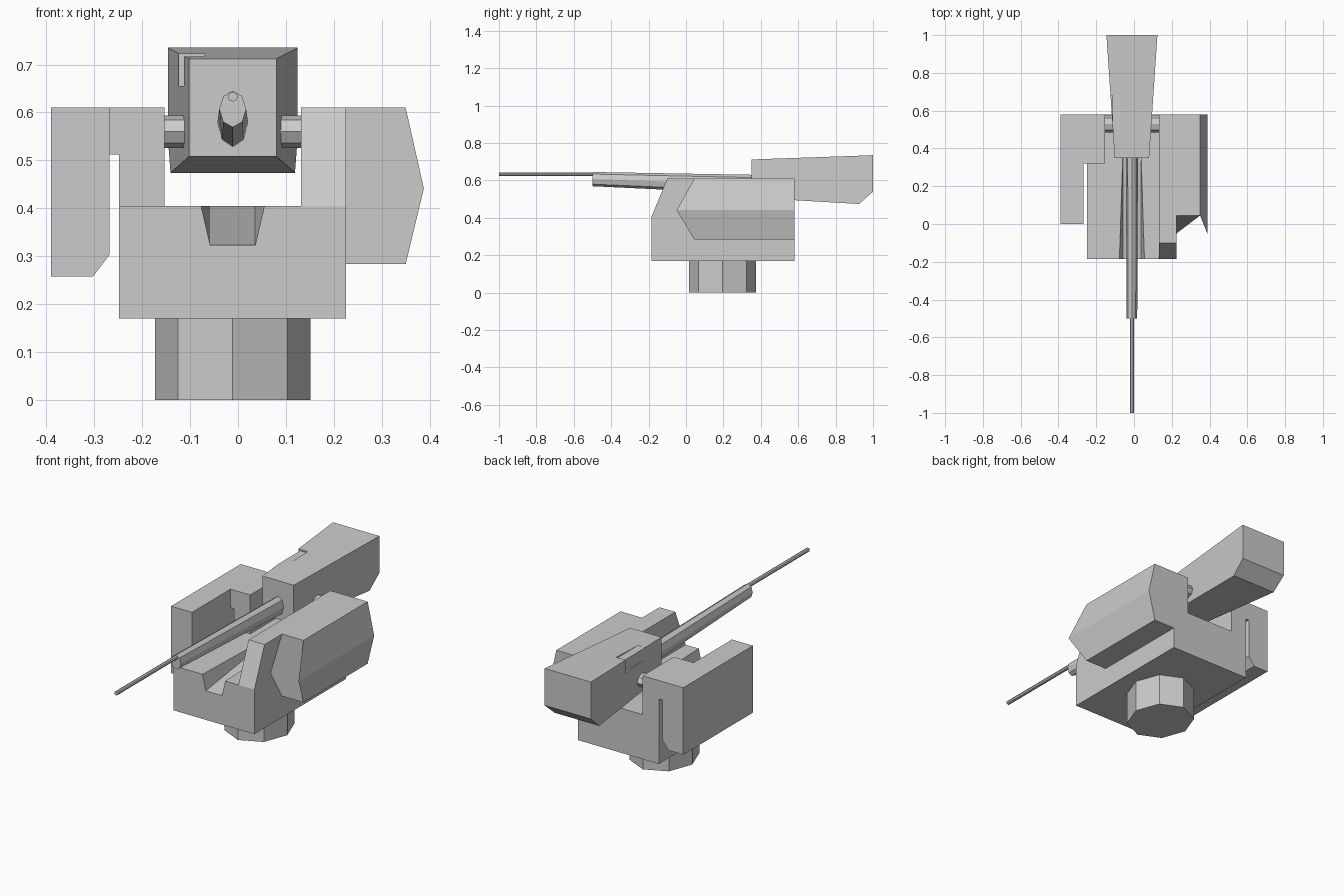
import bpy, bmesh, math

if "Cube" in bpy.data.objects:
    bpy.data.objects.remove(bpy.data.objects["Cube"])

CX = -0.011  # turret centre line

grey = bpy.data.materials.new("plain grey")
grey.diffuse_color = (0.6, 0.6, 0.6, 1)
grey.use_nodes = True
grey.node_tree.nodes["Principled BSDF"].inputs["Base Color"].default_value = grey.diffuse_color


def loft(name, rings):
    """Closed solid through rings of matching points."""
    bm = bmesh.new()
    loops = [[bm.verts.new(p) for p in ring] for ring in rings]
    n = len(loops[0])
    for a, b in zip(loops, loops[1:]):
        for i in range(n):
            j = (i + 1) % n
            bm.faces.new((a[i], a[j], b[j], b[i]))
    bm.faces.new(loops[0])
    bm.faces.new(loops[-1])
    bmesh.ops.recalc_face_normals(bm, faces=bm.faces)
    mesh = bpy.data.meshes.new(name)
    bm.to_mesh(mesh)
    bm.free()
    mesh.materials.append(grey)
    ob = bpy.data.objects.new(name, mesh)
    bpy.context.collection.objects.link(ob)
    return ob


def along_x(name, x0, x1, yz):
    return loft(name, [[(x, y, z) for y, z in yz] for x in (x0, x1)])


def along_y(name, y0, y1, xz):
    return loft(name, [[(x, y, z) for x, z in xz] for y in (y0, y1)])


def box(name, x0, x1, y0, y1, z0, z1):
    return along_x(name, x0, x1, [(y0, z0), (y1, z0), (y1, z1), (y0, z1)])


def oval(a, b, ra, rb, n=8):
    return [(a + ra * math.cos(2 * math.pi * i / n), b + rb * math.sin(2 * math.pi * i / n))
            for i in range(n)]


def cut(target, cutter):
    mod = target.modifiers.new("cut", 'BOOLEAN')
    mod.operation = 'DIFFERENCE'
    mod.solver = 'EXACT'
    mod.object = cutter
    cutter.hide_render = True
    cutter.hide_viewport = True
    cutter.display_type = 'WIRE'


# Octagonal pedestal
loft("pedestal", [[(x, y, z) for x, y in oval(CX, 0.195, 0.162, 0.18)] for z in (0, 0.17)])

# Body with a ramped groove under the barrel
body = box("body", -0.248, 0.225, -0.185, 0.58, 0.17, 0.405)


def groove_ring(y, floor, top_half):
    return [(CX - 0.047, y, floor), (CX + 0.047, y, floor),
            (CX + top_half, y, 0.415), (CX - top_half, y, 0.415)]


cut(body, loft("groove_cutter", [groove_ring(-0.2, 0.321, 0.069), groove_ring(0.42, 0.407, 0.049)]))

# Yoke arms
along_x("right_arm", 0.132, 0.225,
        [(-0.185, 0.405), (0.58, 0.405), (0.58, 0.61), (-0.1, 0.61)])
box("left_arm", -0.248, -0.153, 0.32, 0.58, 0.405, 0.61)
box("left_bridge", -0.268, -0.248, 0.32, 0.58, 0.512, 0.61)

# Side pods
along_y("left_pod", 0, 0.58, [(-0.39, 0.257), (-0.303, 0.257), (-0.268, 0.303),
                              (-0.268, 0.61), (-0.39, 0.61)])
pod = [(0.225, 0.61, 0.045), (0.35, 0.61, 0.045), (0.388, 0.441, -0.05),
       (0.35, 0.283, 0.045), (0.225, 0.283, 0.045), (0.225, 0.441, -0.05)]
loft("right_pod", [[(x, y, z) for x, z, y in pod], [(x, 0.58, z) for x, z, y in pod]])

# Pivot pin through the yoke
along_x("pivot_pin", -0.16, 0.14, oval(0.53, 0.56, 0.045, 0.034))


# Tapered gun housing with a chamfered lower rear edge
def housing_ring(y, z0, z1):
    t = (y - 0.35) / 0.65
    half = 0.091 + 0.044 * t
    return [(CX - half, y, z0), (CX + half, y, z0), (CX + half, y, z1), (CX - half, y, z1)]


housing = loft("gun_housing", [housing_ring(0.35, 0.508, 0.712), housing_ring(0.925, 0.474, 0.732),
                               housing_ring(1.0, 0.54, 0.735)])
# Shallow step wrapped round the upper left edge
cut(housing, along_y("step_cutter", 0.5, 0.68,
                     [(-0.2, 0.655), (-0.113, 0.655), (-0.113, 0.7165), (-0.07, 0.7165),
                      (-0.07, 0.8), (-0.2, 0.8)]))

# Barrel and thin muzzle rod
loft("barrel", [[(x, y, z) for x, z in oval(CX, zc, rx, rz)]
                for y, zc, rx, rz in ((-0.5, 0.607, 0.028, 0.038), (0.36, 0.579, 0.032, 0.051))])
along_y("muzzle_rod", -1.0, -0.49, oval(CX, 0.633, 0.0105, 0.0105))
